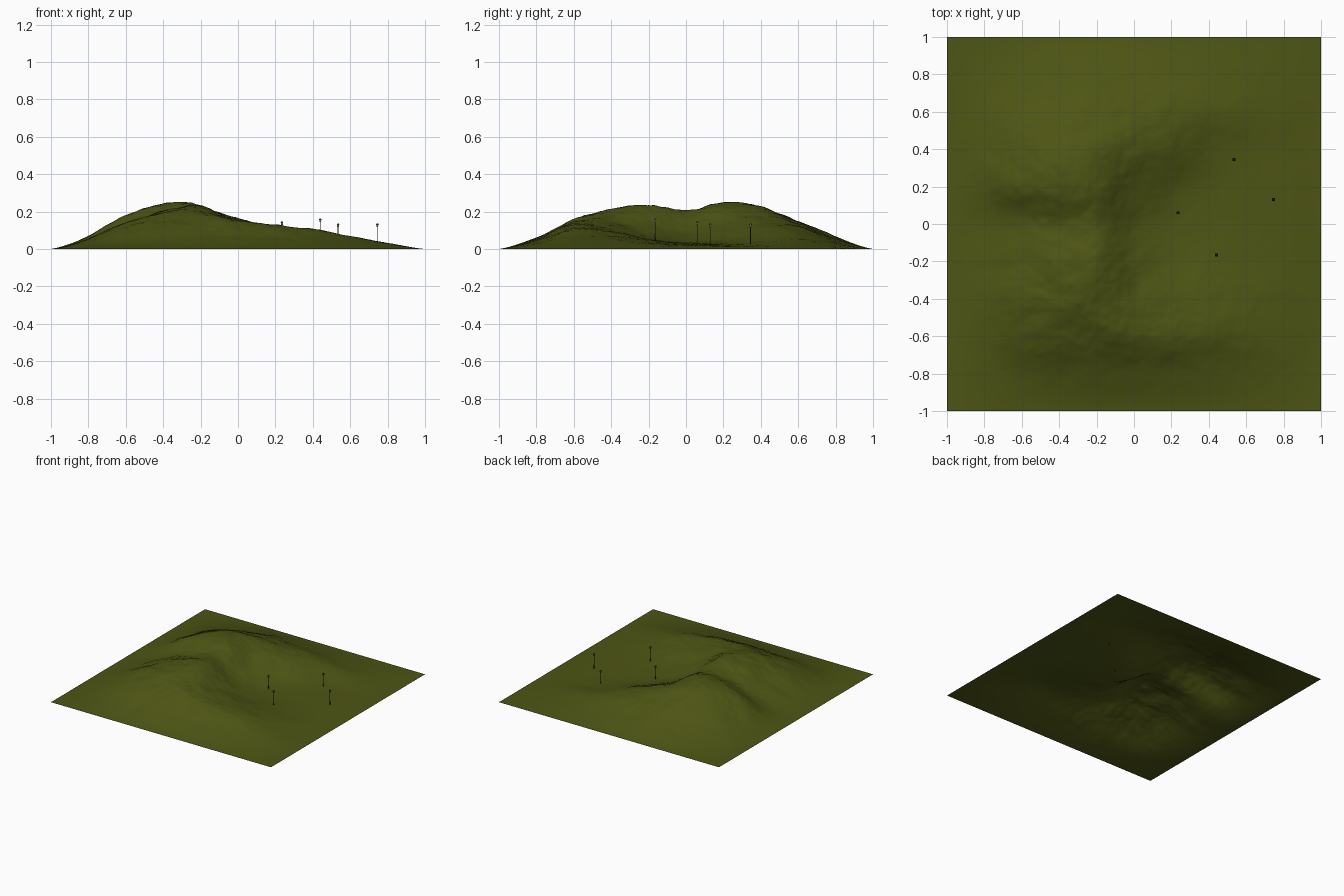
import bpy, bmesh, math
from mathutils import Vector, Matrix, noise

if "Cube" in bpy.data.objects:
    bpy.data.objects.remove(bpy.data.objects["Cube"])


def material(name, rgb):
    m = bpy.data.materials.new(name)
    m.diffuse_color = (*rgb, 1)
    m.use_nodes = True
    m.node_tree.nodes["Principled BSDF"].inputs["Base Color"].default_value = m.diffuse_color
    return m


grass = material("olive_grass", (0.075, 0.09, 0.007))
iron = material("dark_iron", (0.03, 0.03, 0.035))
glass = material("lamp_glass", (0.25, 0.25, 0.25))

# Coarse relief in thousandths: rows y = -0.8..0.8, columns x = -0.8..0.8
RELIEF = [
    (15, 35, 50, 60, 60, 55, 45, 30, 14),
    (40, 100, 140, 150, 148, 132, 103, 66, 33),
    (55, 140, 198, 210, 155, 108, 86, 58, 28),
    (50, 130, 200, 228, 125, 62, 50, 38, 20),
    (40, 115, 180, 200, 95, 40, 32, 26, 15),
    (68, 175, 245, 238, 125, 55, 30, 22, 12),
    (60, 150, 215, 223, 165, 112, 50, 24, 11),
    (40, 90, 130, 145, 128, 108, 70, 38, 15),
    (15, 35, 58, 65, 55, 42, 30, 18, 9),
]


def cell(i, j):
    return RELIEF[j][i] / 1000 if 0 <= i < 9 and 0 <= j < 9 else 0.0


def cubic(p, t):
    a, b, c, d = p
    return b + 0.5 * t * (c - a + t * (2 * a - 5 * b + 4 * c - d
                                       + t * (3 * (b - c) + d - a)))


def height(x, y):
    u, v = (x + 0.8) / 0.2, (y + 0.8) / 0.2
    i, j = math.floor(u), math.floor(v)
    rows = [cubic([cell(i + k, j + n) for k in (-1, 0, 1, 2)], u - i)
            for n in (-1, 0, 1, 2)]
    z = max(cubic(rows, v - j), 0)
    # Craggy detail, stronger on the high ground
    rough = noise.fractal(Vector((x * 5, y * 5, 3.7)), 0.9, 2.0, 5)
    edge = max(0, min(1, (1 - max(abs(x), abs(y))) * 5))
    return max(z + rough * 0.013 * min(1, z / 0.16) * edge, 0)


# Hill terrain: a single open surface
bm = bmesh.new()
bmesh.ops.create_grid(bm, x_segments=180, y_segments=180, size=1)
for v in bm.verts:
    v.co.z = height(v.co.x, v.co.y)
for f in bm.faces:
    f.smooth = True
mesh = bpy.data.meshes.new("hill_terrain")
bm.to_mesh(mesh)
bm.free()
mesh.materials.append(grass)
bpy.context.collection.objects.link(bpy.data.objects.new("hill_terrain", mesh))


def cone(bm, r1, r2, z0, z1, sides, mat=0):
    turn = Matrix.Rotation(math.pi / 4 if sides == 4 else 0, 4, 'Z')
    made = bmesh.ops.create_cone(
        bm, cap_ends=True, segments=sides, radius1=r1, radius2=r2,
        depth=z1 - z0, matrix=Matrix.Translation((0, 0, (z0 + z1) / 2)) @ turn)
    for f in {f for v in made["verts"] for f in v.link_faces}:
        f.material_index = mat


# Lamp post: foot, pole, lantern and cap
bm = bmesh.new()
cone(bm, 0.005, 0.003, -0.006, 0.010, 8)
cone(bm, 0.0022, 0.0018, 0.006, 0.099, 8)
cone(bm, 0.006, 0.007, 0.097, 0.100, 4)
cone(bm, 0.006, 0.009, 0.100, 0.111, 4, 1)
cone(bm, 0.011, 0.004, 0.111, 0.116, 4)
lamp = bpy.data.meshes.new("lamp_post")
bm.to_mesh(lamp)
bm.free()
lamp.materials.append(iron)
lamp.materials.append(glass)

# Four lamps in the eastern basin
for n, (x, y, top) in enumerate([(0.235, 0.06, 0.147), (0.44, -0.165, 0.163),
                                 (0.535, 0.345, 0.136), (0.745, 0.13, 0.137)], 1):
    ob = bpy.data.objects.new(f"lamp_post_{n}", lamp)
    ob.location = (x, y, top - 0.116)
    bpy.context.collection.objects.link(ob)
